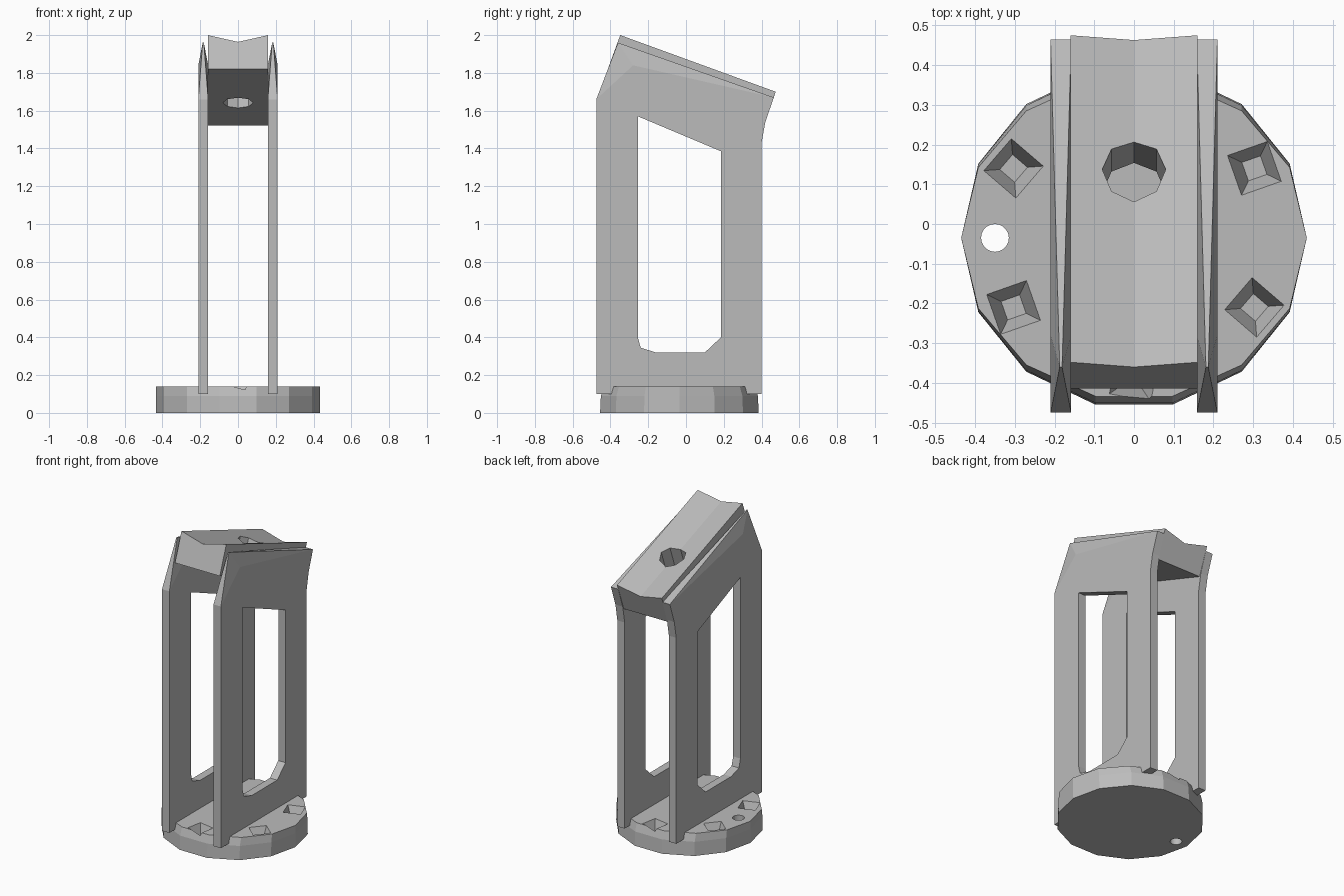
import bpy, bmesh
from math import pi, cos, sin, atan2, radians
from mathutils import Matrix, Vector

cube = bpy.data.objects.get("Cube")
if cube:
    bpy.data.objects.remove(cube, do_unlink=True)

grey = bpy.data.materials.new("plain_grey")
grey.use_nodes = True
COLOUR = (0.5, 0.5, 0.5, 1)
grey.diffuse_color = COLOUR
grey.node_tree.nodes["Principled BSDF"].inputs["Base Color"].default_value = COLOUR


def finish(bm, name):
    """Turn a bmesh into a named grey object."""
    bmesh.ops.remove_doubles(bm, verts=bm.verts, dist=1e-5)
    bmesh.ops.recalc_face_normals(bm, faces=bm.faces)
    mesh = bpy.data.meshes.new(name)
    bm.to_mesh(mesh)
    bm.free()
    mesh.materials.append(grey)
    obj = bpy.data.objects.new(name, mesh)
    bpy.context.collection.objects.link(obj)
    return obj


def add_face(bm, points):
    """Add a face, skipping repeated points."""
    unique = []
    for p in points:
        if not any((Vector(p) - Vector(q)).length < 1e-5 for q in unique):
            unique.append(p)
    if len(unique) > 2:
        bm.faces.new([bm.verts.new(p) for p in unique])


def loft(bm, rings, caps=True):
    """Skin a list of point rings of equal length."""
    for a, b in zip(rings, rings[1:]):
        for i in range(len(a)):
            j = (i + 1) % len(a)
            add_face(bm, [a[i], a[j], b[j], b[i]])
    if caps:
        add_face(bm, rings[0])
        add_face(bm, rings[-1])


def cone_cutter(matrix, sides, r1, r2, depth):
    bm = bmesh.new()
    bmesh.ops.create_cone(bm, cap_ends=True, segments=sides, radius1=r1,
                          radius2=r2, depth=depth, matrix=matrix)
    return finish(bm, "cutter")


def cut(target, cutter):
    mod = target.modifiers.new("cut", 'BOOLEAN')
    mod.operation = 'DIFFERENCE'
    mod.solver = 'EXACT'
    mod.object = cutter
    bpy.context.view_layer.objects.active = target
    bpy.ops.object.modifier_apply(modifier=mod.name)
    bpy.data.objects.remove(cutter, do_unlink=True)


# Base disc, slightly drawn in at the front and back of its top rim
CY, R, TOP = -0.035, 0.435, 0.14


def disc_ring(z, squash):
    return [(R * cos(2 * pi * i / 14), CY + squash * R * sin(2 * pi * i / 14), z)
            for i in range(14)]


bm = bmesh.new()
loft(bm, [disc_ring(0, 0.99), disc_ring(0.09, 0.98), disc_ring(TOP, 0.94)])
base = finish(bm, "base_disc")

# Six tapered pockets and one drilled hole
for k in range(6):
    a = radians(30 + 60 * k)
    place = Matrix.Translation((0.35 * cos(a), CY + 0.35 * sin(a), TOP - 0.035))
    cut(base, cone_cutter(place @ Matrix.Rotation(a + 0.6, 4, 'Z'), 4, 0.035, 0.08, 0.09))
cut(base, cone_cutter(Matrix.Translation((-0.35, CY, 0.07)), 20, 0.035, 0.035, 0.5))

# Side frames: (outer y, z), (window y, z) around the frame
FRAME = [((-0.475, 0.1), (-0.255, 0.4)), ((-0.475, 1.66), (-0.255, 1.57)),
         ((-0.36, 1.96), (-0.255, 1.57)), ((0.465, 1.67), (0.185, 1.385)),
         ((0.42, 1.54), (0.185, 1.385)), ((0.4, 1.43), (0.185, 1.385)),
         ((0.4, 0.1), (0.185, 0.4)), ((0.2, 0.1), (0.1, 0.32)),
         ((-0.2, 0.1), (-0.16, 0.32)), ((-0.45, 0.1), (-0.24, 0.345))]
MID, HALF, TIP = 0.184, 0.026, 2

for name, side in (("left_side_frame", 1), ("right_side_frame", -1)):
    bm = bmesh.new()

    def ring(points, h, tip_h):
        return [(side * (MID + (tip_h if i == TIP else h)), y, z)
                for i, (y, z) in enumerate(points)]

    outer = [o for o, w in FRAME]
    window = [w for o, w in FRAME]
    bevel = list(outer)
    bevel[TIP] = (-0.28, 1.84)      # top front corner thins to a ridge
    loft(bm, [ring(outer, HALF, 0.003), ring(bevel, HALF, HALF),
              ring(window, HALF, HALF), ring(window, -HALF, -HALF),
              ring(bevel, -HALF, -HALF), ring(outer, -HALF, -0.003),
              ring(outer, HALF, 0.003)], caps=False)
    finish(bm, name)

# Sloping head beam with a shallow valley along its top
W = 0.16
bm = bmesh.new()


def beam_end(top_y, top_z, low_y, low_z):
    return [(-W, low_y, low_z), (W, low_y, low_z), (W, top_y, top_z),
            (0, top_y - 0.012, top_z - 0.036), (-W, top_y, top_z)]


loft(bm, [beam_end(-0.348, 2.0, -0.414, 1.82), beam_end(0.475, 1.7, 0.409, 1.522)])
beam = finish(bm, "head_beam")

# Eight-sided hole square to the beam
tilt = Matrix.Rotation(-atan2(0.3, 0.823), 4, 'X')
cut(beam, cone_cutter(Matrix.Translation((0, 0.1, 1.7)) @ tilt, 8, 0.08, 0.08, 0.6))
